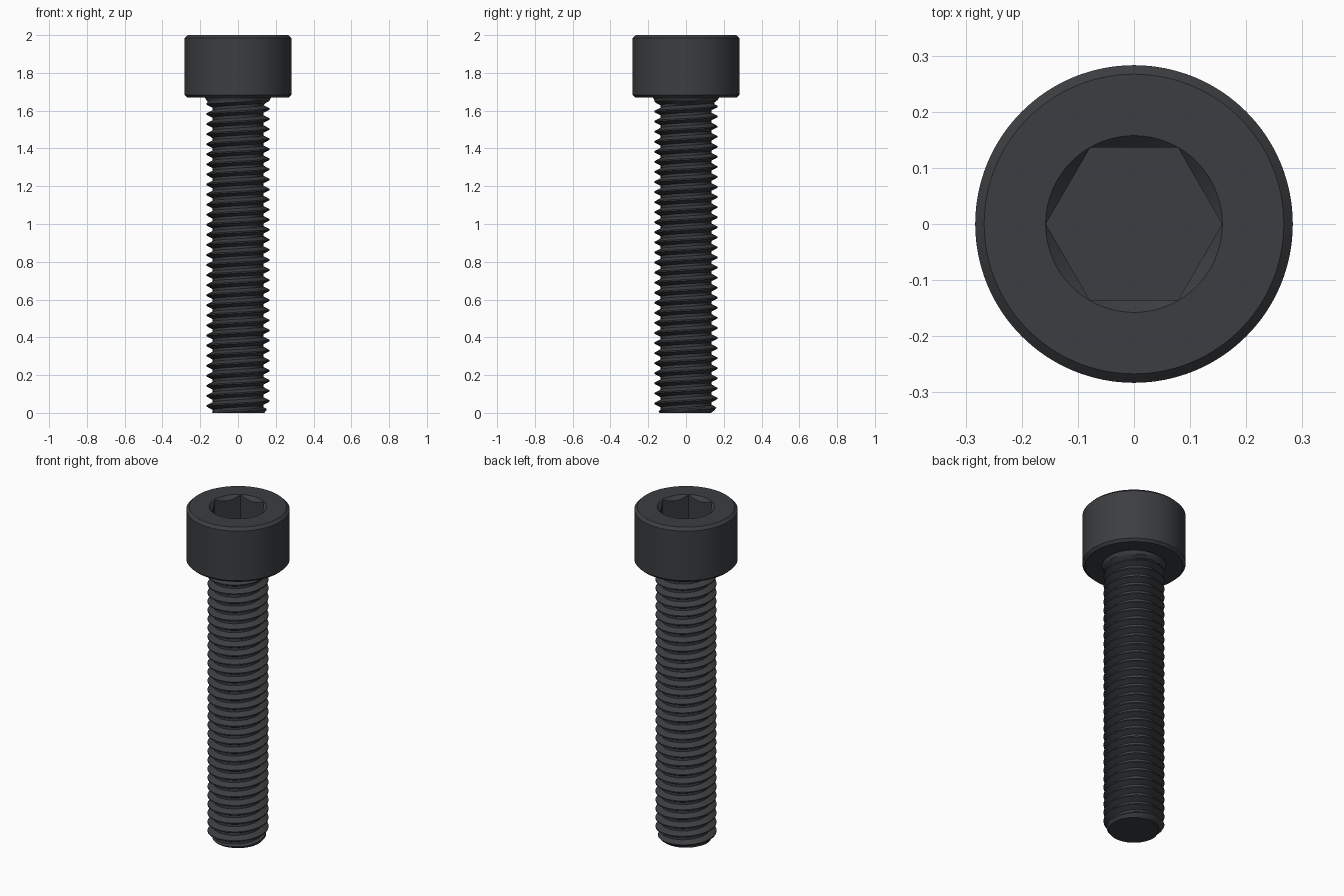
import bpy, bmesh
from math import pi, sin, cos, tan, sqrt, radians

if "Cube" in bpy.data.objects:
    bpy.data.objects.remove(bpy.data.objects["Cube"])

PITCH = 0.0533
R_MAJOR, R_MINOR = 0.1665, 0.134
Z_HEAD = 1.67          # underside of the head
CREST_Z = 0.010        # height of the first crest at +x
SEG = 72

dark = bpy.data.materials.new("black_oxide")
dark.diffuse_color = (0.045, 0.048, 0.052, 1)
dark.use_nodes = True
dark.node_tree.nodes["Principled BSDF"].inputs["Base Color"].default_value = dark.diffuse_color


def finish(name, bm, material=dark):
    bmesh.ops.recalc_face_normals(bm, faces=bm.faces)
    mesh = bpy.data.meshes.new(name)
    bm.to_mesh(mesh)
    bm.free()
    ob = bpy.data.objects.new(name, mesh)
    bpy.context.collection.objects.link(ob)
    if material:
        mesh.materials.append(material)
    return ob


def lathe(name, profile, seg, material=dark):
    """Closed solid of stacked rings (radius, z), capped at both ends."""
    bm = bmesh.new()
    rings = [[bm.verts.new((r * cos(2 * pi * i / seg), r * sin(2 * pi * i / seg), z))
              for i in range(seg)] for r, z in profile]
    for a, b in zip(rings, rings[1:]):
        for i in range(seg):
            j = (i + 1) % seg
            bm.faces.new((a[i], a[j], b[j], b[i]))
    bm.faces.new(rings[0][::-1])
    bm.faces.new(rings[-1])
    return finish(name, bm, material)


def smooth(ob, angle):
    bpy.ops.object.select_all(action='DESELECT')
    ob.select_set(True)
    bpy.context.view_layer.objects.active = ob
    bpy.ops.object.shade_smooth_by_angle(angle=radians(angle))


# Threaded shank: rows of vertices follow the helix so crests stay crisp
def thread_radius(z, turn):
    u = ((z - CREST_Z) / PITCH - turn + 0.5) % 1.0 - 0.5      # 0 at the crest
    f = min(max((abs(u) - 1 / 16) / (3 / 8 - 1 / 16), 0), 1)
    r = R_MAJOR + (R_MINOR - R_MAJOR) * f
    r = min(r, 0.139 + 0.8 * z)                               # end chamfer
    run_out = min(R_MAJOR, R_MINOR + 2 * (z - 1.635))
    flare = R_MAJOR + 0.6 * (z - 1.655)                       # fillet under head
    return max(r, run_out, flare if z > 1.655 else 0)


bm = bmesh.new()
offsets = (-1 / 16, 1 / 16, 7 / 32, 3 / 8, 5 / 8, 25 / 32)
columns = []
for i in range(SEG + 1):
    turn = i / SEG
    a = 2 * pi * turn
    col = []
    for k in range(-3, 35):
        for o in offsets:
            z = min(max(CREST_Z + PITCH * (turn + k + o), 0), Z_HEAD + 0.002)
            r = thread_radius(z, turn)
            col.append(bm.verts.new((r * cos(a), r * sin(a), z)))
    columns.append(col)
for a, b in zip(columns, columns[1:]):
    for j in range(len(a) - 1):
        bm.faces.new((a[j], b[j], b[j + 1], a[j + 1]))
bmesh.ops.remove_doubles(bm, verts=bm.verts, dist=1e-5)
rim = [e for e in bm.edges if e.is_boundary and all(v.co.z < 1e-4 for v in e.verts)]
bmesh.ops.holes_fill(bm, edges=rim, sides=0)
shank = finish("threaded_shank", bm)
smooth(shank, 30)

# Cylindrical head with chamfered rims
head = lathe("socket_head", [(0.268, Z_HEAD), (0.283, Z_HEAD + 0.014),
                             (0.283, 1.984), (0.267, 2.0)], 128)

# Hex socket with a conical lead-in
hex_cutter = lathe("hex_cutter", [(0.157, 1.833), (0.157, 2.006)], 6, None)
cone_cutter = lathe("cone_cutter", [(0.0375, 1.88), (0.1675, 2.01)], 96, None)
bpy.context.view_layer.objects.active = head
for cutter in (hex_cutter, cone_cutter):
    cutter.hide_render = True
    mod = head.modifiers.new("cut", 'BOOLEAN')
    mod.operation = 'DIFFERENCE'
    mod.solver = 'EXACT'
    mod.object = cutter
    bpy.ops.object.modifier_apply(modifier=mod.name)
    bpy.data.objects.remove(cutter, do_unlink=True)
smooth(head, 25)
